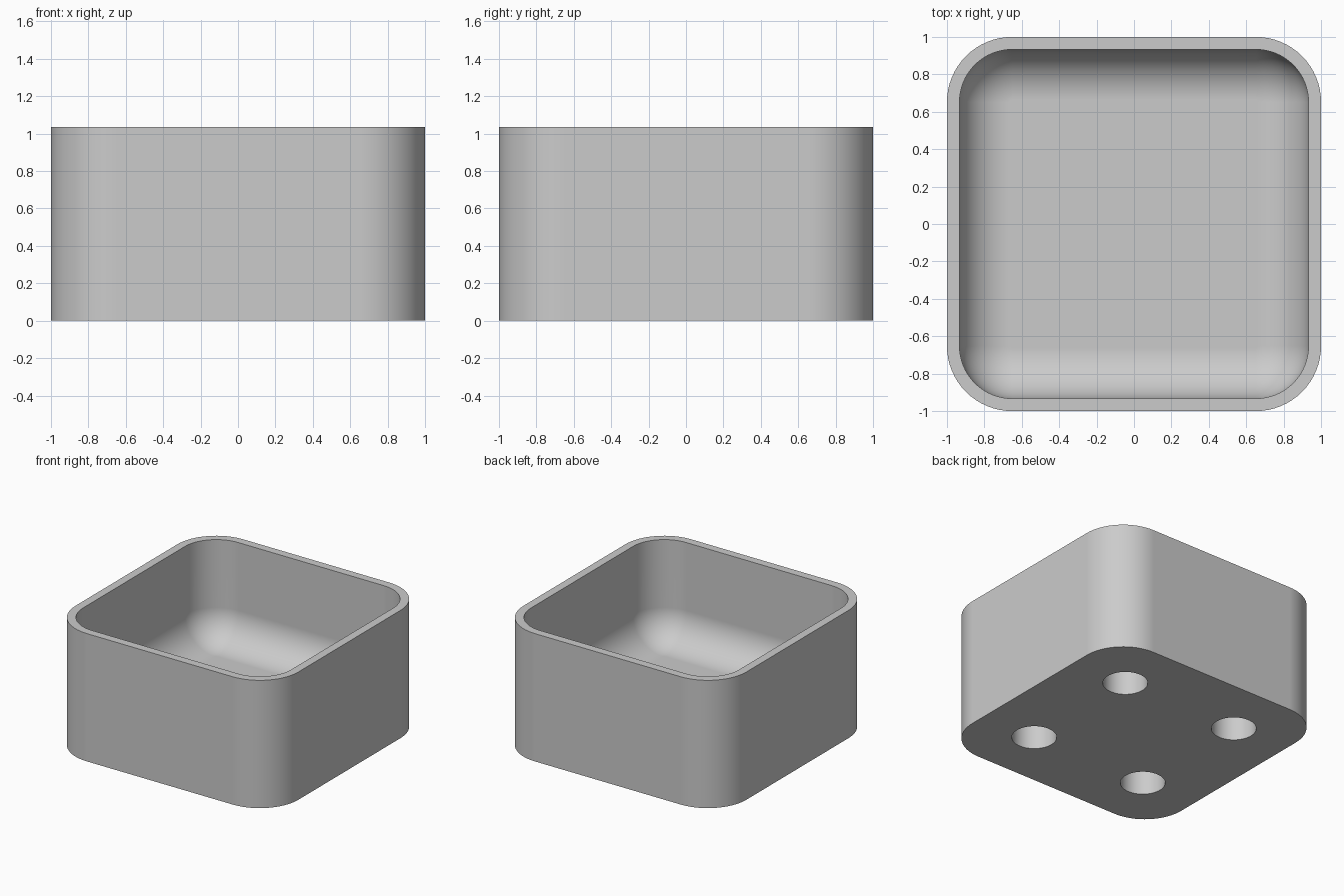
import bpy, bmesh, math
from mathutils import Matrix

cube = bpy.data.objects.get("Cube")
if cube:
    bpy.data.objects.remove(cube, do_unlink=True)

HEIGHT, WALL, CORNER = 1.035, 0.067, 0.348
FLOOR, FILLET = 0.215, 0.27
HOLE_POS, HOLE_RADIUS, HOLE_DEPTH = 0.52, 0.165, 0.195
ARC_STEPS = 16

grey = bpy.data.materials.new("plain grey")
grey.use_nodes = True
grey.diffuse_color = (0.6, 0.6, 0.6, 1)
grey.node_tree.nodes["Principled BSDF"].inputs["Base Color"].default_value = grey.diffuse_color


def make_object(name, bm):
    bmesh.ops.recalc_face_normals(bm, faces=bm.faces)
    mesh = bpy.data.meshes.new(name)
    bm.to_mesh(mesh)
    bm.free()
    mesh.materials.append(grey)
    obj = bpy.data.objects.new(name, mesh)
    bpy.context.collection.objects.link(obj)
    return obj


def rounded_ring(bm, inset, z):
    """Rounded square loop, shrunk inwards by inset."""
    radius, centre = CORNER - inset, 1 - CORNER
    ring = []
    for quarter in range(4):
        mid = math.pi / 4 + quarter * math.pi / 2
        cx = math.copysign(centre, math.cos(mid))
        cy = math.copysign(centre, math.sin(mid))
        for i in range(ARC_STEPS + 1):
            a = (quarter + i / ARC_STEPS) * math.pi / 2
            ring.append(bm.verts.new((cx + radius * math.cos(a), cy + radius * math.sin(a), z)))
    return ring


# Box: outer wall, rim, inner wall, rounded inner floor edge
profile = [(0, 0), (0, HEIGHT), (WALL, HEIGHT)]
for i in range(ARC_STEPS + 1):
    a = i / ARC_STEPS * math.pi / 2
    profile.append((WALL + FILLET * (1 - math.cos(a)), FLOOR + FILLET * (1 - math.sin(a))))

bm = bmesh.new()
rings = [rounded_ring(bm, inset, z) for inset, z in profile]
for low, high in zip(rings, rings[1:]):
    for i in range(len(low)):
        j = (i + 1) % len(low)
        bm.faces.new((low[i], low[j], high[j], high[i]))
bm.faces.new(rings[0][::-1])
bm.faces.new(rings[-1])
box = make_object("open_box", bm)

# Four blind round holes in the underside
bm = bmesh.new()
for x in (-HOLE_POS, HOLE_POS):
    for y in (-HOLE_POS, HOLE_POS):
        bmesh.ops.create_cone(bm, cap_ends=True, segments=64, radius1=HOLE_RADIUS,
                              radius2=HOLE_RADIUS, depth=2 * HOLE_DEPTH,
                              matrix=Matrix.Translation((x, y, 0)))
cutter = make_object("hole_cutter", bm)
cutter.hide_render = True

bpy.ops.object.select_all(action='DESELECT')
box.select_set(True)
bpy.context.view_layer.objects.active = box
cut = box.modifiers.new("underside_holes", 'BOOLEAN')
cut.operation = 'DIFFERENCE'
cut.solver = 'EXACT'
cut.object = cutter
bpy.ops.object.modifier_apply(modifier=cut.name)
bpy.data.objects.remove(cutter, do_unlink=True)

# Smooth curves, crisp rims
bpy.ops.object.shade_smooth_by_angle(angle=math.radians(30))
weighted = box.modifiers.new("flat_walls", 'WEIGHTED_NORMAL')
weighted.keep_sharp = True
